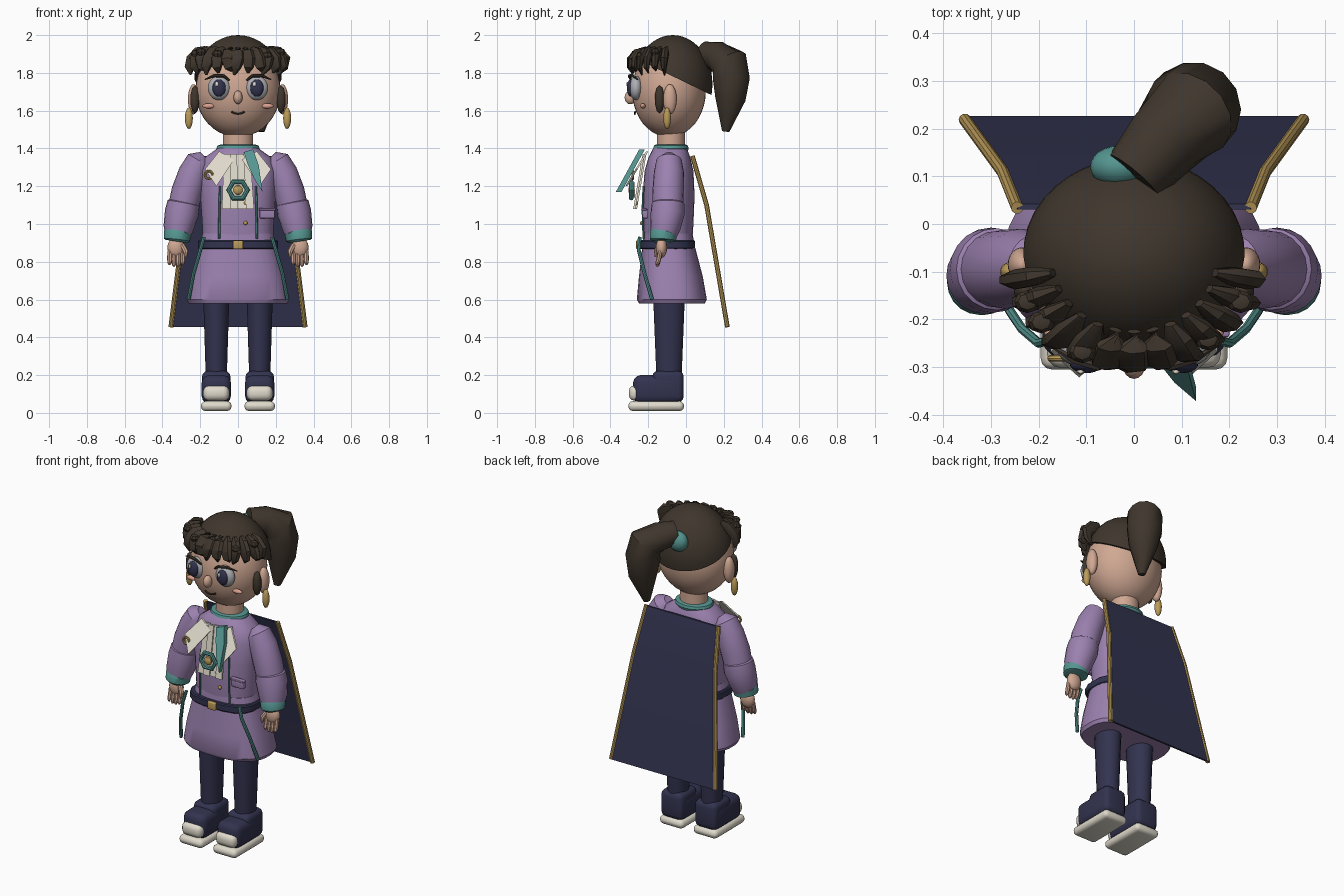
import bpy, bmesh, math
from mathutils import Vector, Matrix

cube = bpy.data.objects.get("Cube")
if cube:
    bpy.data.objects.remove(cube, do_unlink=True)


def material(name, r, g, b):
    m = bpy.data.materials.new(name)
    m.use_nodes = True
    m.diffuse_color = (r, g, b, 1)
    bsdf = next(n for n in m.node_tree.nodes if n.type == 'BSDF_PRINCIPLED')
    bsdf.inputs["Base Color"].default_value = (r, g, b, 1)
    bsdf.inputs["Roughness"].default_value = 0.8
    return m


PURPLE = material("purple cloth", .33, .22, .43)
SKIN = material("skin", .63, .39, .29)
NAVY = material("navy cloth", .032, .033, .078)
HAIR = material("dark brown hair", .05, .037, .026)
TEAL = material("teal trim", .09, .3, .28)
GOLD = material("gold", .5, .33, .1)
CREAM = material("cream", .74, .7, .6)
GREY = material("eye grey", .42, .43, .46)
BLUSH = material("blush", .72, .36, .28)
made = []


def add(name, bm, mat):
    bmesh.ops.recalc_face_normals(bm, faces=bm.faces)
    me = bpy.data.meshes.new(name)
    bm.to_mesh(me)
    bm.free()
    me.materials.append(mat)
    ob = bpy.data.objects.new(name, me)
    bpy.context.collection.objects.link(ob)
    made.append(ob)
    return ob


def skin_rings(name, rings, mat):
    """Bridge rings of points into a closed body."""
    bm = bmesh.new()
    loops = [[bm.verts.new(p) for p in ring] for ring in rings]
    n = len(loops[0])
    for a, b in zip(loops, loops[1:]):
        for i in range(n):
            j = (i + 1) % n
            bm.faces.new((a[i], a[j], b[j], b[i]))
    bm.faces.new(loops[0])
    bm.faces.new(loops[-1])
    return add(name, bm, mat)


def loft(name, sections, mat, n=32, power=1.0):
    """Stack horizontal sections (x, y, z, rx, ry); power < 1 squares them."""
    def pw(v):
        return math.copysign(abs(v) ** power, v)
    angles = [math.tau * (i + .5) / n for i in range(n)]
    return skin_rings(name, [[(x + rx * pw(math.cos(a)), y + ry * pw(math.sin(a)), z)
                              for a in angles] for x, y, z, rx, ry in sections], mat)


def tube(name, path, mat, n=10, flat=1.0):
    """Sweep a round section along (x, y, z, radius) points."""
    pts = [Vector(p[:3]) for p in path]
    rings = []
    for i, p in enumerate(pts):
        t = (pts[min(i + 1, len(pts) - 1)] - pts[max(i - 1, 0)]).normalized()
        ref = Vector((0, 1, 0)) if abs(t.y) < .8 else Vector((0, 0, 1))
        u = t.cross(ref).normalized()
        v = t.cross(u)
        r = path[i][3]
        rings.append([p + u * r * math.cos(math.tau * k / n) + v * r * flat * math.sin(math.tau * k / n)
                      for k in range(n)])
    return skin_rings(name, rings, mat)


def ball(name, loc, size, mat, seg=24):
    bm = bmesh.new()
    bmesh.ops.create_uvsphere(bm, u_segments=seg, v_segments=seg // 2, radius=1,
                              matrix=Matrix.Translation(loc) @ Matrix.Diagonal((*size, 1)))
    return add(name, bm, mat)


def box(name, loc, size, mat, bevel=.01):
    bm = bmesh.new()
    bmesh.ops.create_cube(bm, size=1, matrix=Matrix.Translation(loc) @ Matrix.Diagonal((*size, 1)))
    bmesh.ops.bevel(bm, geom=bm.edges[:], offset=bevel, segments=3, affect='EDGES', profile=.5)
    return add(name, bm, mat)


def plate(name, outline, y0, slope, mat, thick=.012):
    """Flat cloth piece drawn in x, z, leaning forward below z = 1.4."""
    def ring(off):
        return [(x, y0 - slope * (1.4 - z) + off, z) for x, z in outline]
    return skin_rings(name, [ring(0), ring(-thick)], mat)


def ring_shape(name, loc, major, minor, mat, seg, tilt=math.pi / 2):
    bpy.ops.mesh.primitive_torus_add(location=loc, rotation=(tilt, 0, 0), major_radius=major,
                                     minor_radius=minor, major_segments=seg, minor_segments=8)
    ob = bpy.context.object
    ob.name = name
    ob.data.materials.append(mat)
    made.append(ob)


# Head, neck and hair cap
ball("head", (0, -.09, 1.705), (.225, .195, .245), SKIN, 40)
loft("neck", [(0, -.08, 1.36, .08, .075), (0, -.08, 1.5, .08, .075)], SKIN)
bm = bmesh.new()
bmesh.ops.create_uvsphere(bm, u_segments=40, v_segments=24, radius=1, matrix=Matrix.Translation(
    (0, -.07, 1.74)) @ Matrix.Diagonal((.235, .21, .26, 1)))
cut = bmesh.ops.bisect_plane(bm, geom=bm.verts[:] + bm.edges[:] + bm.faces[:], clear_inner=True,
                             plane_co=(0, .14, 1.68), plane_no=(0, .485, 1))
bmesh.ops.holes_fill(bm, edges=bm.edges[:], sides=0)
add("hair_cap", bm, HAIR)

# Fringe of tapered locks with curls above
for i in range(13):
    a = math.radians(-78 + 13 * i)
    s, c = math.sin(a), math.cos(a)
    wob = .02 * (i % 3 - 1)

    def lock_at(out, z, r, twist=0):
        return (.235 * out * s + twist, -.07 - .21 * out * c, z, r)
    tube("fringe_lock", [lock_at(.74, 1.93, .015), lock_at(.9, 1.91, .034), lock_at(1.06, 1.87, .036),
                         lock_at(1.08, 1.83, .027, wob / 2), lock_at(1.0, 1.8 + wob / 2, .006, wob)],
         HAIR, 7, .6)
    if i in (1, 2, 4, 9, 11):
        ball("fringe_curl", lock_at(1.05, 1.9 + wob / 2, 0)[:3], (.028, .024, .022), HAIR, 8)

# Ponytail and tie
ball("hair_tie", (-.03, .12, 1.86), (.062, .045, .06), TEAL)
tube("ponytail", [(0, .1, 1.9, .068), (.06, .17, 1.885, .082), (.115, .23, 1.85, .1),
                  (.125, .24, 1.77, .1), (.13, .235, 1.66, .082), (.12, .21, 1.49, .02)], HAIR, 14)

# Face and ears
ball("nose", (0, -.295, 1.67), (.024, .03, .036), SKIN, 16)
tube("mouth", [(x, -.271 + 1.5 * x * x, 1.582 + 11 * x * x, .005) for x in
               (-.035, -.02, 0, .02, .035)], HAIR, 6)
for s in (-1, 1):
    ball("eye", (s * .1, -.265, 1.72), (.06, .036, .064), GREY)
    ball("iris", (s * .1, -.293, 1.72), (.035, .02, .046), NAVY)
    ball("eye_highlight", (s * .1 - .012, -.31, 1.74), (.009, .006, .013), CREAM, 10)
    tube("eyelash", [(s * .045, -.29, 1.76, .005), (s * .075, -.3, 1.784, .009),
                     (s * .125, -.285, 1.786, .009), (s * .175, -.255, 1.765, .003)], HAIR, 6)
    ball("cheek", (s * .155, -.228, 1.625), (.034, .014, .014), BLUSH, 16)
    ball("ear", (s * .235, -.085, 1.66), (.03, .036, .08), SKIN)
    ball("sideburn", (s * .228, -.14, 1.66), (.026, .026, .075), HAIR, 10)
    ball("earring", (s * .26, -.1, 1.56), (.021, .02, .057), GOLD, 16)

# Coat: body, skirt, collar and belt
loft("coat_body", [(0, -.095, .9, .185, .128), (0, -.095, 1.0, .19, .135), (0, -.092, 1.15, .2, .138),
                   (0, -.09, 1.28, .205, .13), (0, -.088, 1.35, .18, .112),
                   (0, -.085, 1.4, .11, .09), (0, -.08, 1.41, .09, .08)], PURPLE, 32, .85)
loft("coat_skirt", [(0, -.075, .58, .262, .175), (0, -.075, .6, .272, .186), (0, -.08, .72, .25, .17),
                    (0, -.092, .88, .205, .14), (0, -.095, .95, .188, .13)], PURPLE, 32, .8)
loft("collar", [(0, -.08, 1.385, .11, .09), (0, -.08, 1.4, .115, .095), (0, -.08, 1.415, .11, .09),
                (0, -.08, 1.42, .095, .08)], TEAL)
loft("belt", [(0, -.1, .868, .208, .145), (0, -.1, .874, .214, .15), (0, -.1, .908, .214, .15),
              (0, -.1, .914, .208, .145)], NAVY, 16, .7)
box("belt_buckle", (0, -.252, .89), (.054, .024, .045), GOLD, .005)
box("pocket", (.155, -.215, 1.055), (.08, .03, .05), PURPLE, .006)
box("pocket_flap", (.155, -.222, 1.078), (.09, .03, .012), PURPLE, .004)
for s in (-1, 1):
    tube("coat_edging", [(s * .18, -.245, .93, .01), (s * .2, -.25, .86, .01),
                         (s * .235, -.22, .74, .01), (s * .262, -.18, .6, .01)], TEAL, 8)
    tube("front_seam", [(s * .095, -.225, 1.2, .006), (s * .098, -.23, 1.08, .006),
                        (s * .1, -.225, .92, .006)], TEAL, 6)

# Neckwear: pleated bib, lapels, scarf, brooch, pin and buttons
for i in range(4):
    def edge(k):
        return (-.075 + .035 * k, -.085 + .0425 * k)
    (ta, ba), (tb, bb) = edge(i), edge(i + 1)
    plate("bib_pleat", [(ta, 1.37), (tb, 1.37), (bb, 1.08), (ba, 1.08)], -.205 - .008 * (i % 2), .17, CREAM)
for s in (-1, 1):
    plate("lapel", [(s * .175, 1.29), (s * .1, 1.385), (s * .02, 1.34), (s * .115, 1.2)], -.19, .6, CREAM)
plate("scarf_tail", [(.03, 1.38), (.08, 1.395), (.11, 1.31), (.13, 1.17), (.085, 1.24), (.05, 1.32)],
      -.215, .55, TEAL, .03)
ring_shape("brooch_rim", (0, -.29, 1.18), .05, .013, TEAL, 6)
tube("brooch_back", [(0, -.27, 1.18, .045), (0, -.288, 1.18, .045)], CREAM, 6)
ball("brooch_gem", (0, -.29, 1.18), (.026, .016, .026), GOLD, 10)
ring_shape("lapel_pin", (-.155, -.282, 1.26), .02, .007, GOLD, 12)
for z in (1.11, 1.005):
    ball("button", (.04, -.262 if z > 1.08 else -.235, z), (.011, .009, .011), GOLD, 12)

# Arms and hands
for s in (-1, 1):
    tube("upper_sleeve", [(s * .18, -.09, 1.36, .03), (s * .205, -.09, 1.335, .068), (s * .235, -.09, 1.27, .08),
                          (s * .27, -.095, 1.17, .083), (s * .292, -.095, 1.08, .08)], PURPLE, 20)
    tube("lower_sleeve", [(s * .285, -.095, 1.13, .06), (s * .288, -.095, 1.11, .086),
                          (s * .298, -.097, 1.06, .09), (s * .315, -.11, .98, .08),
                          (s * .32, -.12, .93, .066)], PURPLE, 20)
    tube("cuff", [(s * .318, -.117, .958, .066), (s * .32, -.119, .952, .073),
                  (s * .324, -.122, .915, .069), (s * .325, -.122, .908, .058)], TEAL, 20)
    ball("palm", (s * .328, -.13, .875), (.046, .03, .055), SKIN, 16)
    for k in range(4):
        x = s * (.293 + .023 * k)
        tip = .78 + .008 * abs(k - 1.5)
        tube("finger", [(x, -.135, .86, .012), (x, -.145, .81, .013),
                        (x, -.152, tip, .011), (x, -.153, tip - .01, .004)], SKIN, 8)
    tube("thumb", [(s * .295, -.14, .89, .014), (s * .277, -.155, .855, .015),
                   (s * .275, -.16, .825, .006)], SKIN, 8)

# Legs and shoes
for s in (-1, 1):
    x = s * .115
    loft("trouser_leg", [(x, -.09, .15, .055, .066), (x, -.09, .3, .06, .072), (x, -.09, .62, .07, .085)],
         NAVY, 20)
    box("shoe_sole", (x, -.158, .036), (.162, .295, .052), CREAM, .024)
    box("shoe_toe_box", (x, -.15, .125), (.155, .26, .15), NAVY, .04)
    box("shoe_ankle", (x, -.095, .14), (.15, .165, .165), NAVY, .03)
    box("toe_cap", (x, -.265, .105), (.135, .075, .08), CREAM, .03)

# Cape with gold edges
cape = [(.03, 1.36, .245), (.105, 1.1, .275), (.215, .455, .355)]
skin_rings("cape", [[(-w, y, z), (w, y, z), (w, y + .012, z), (-w, y + .012, z)] for y, z, w in cape], NAVY)
for s in (-1, 1):
    tube("cape_edge", [(s * w, y + .004, z, .013) for y, z, w in cape], GOLD, 10)

# Smooth shading with crisp corners
bpy.ops.object.select_all(action='DESELECT')
for ob in made:
    ob.select_set(True)
bpy.context.view_layer.objects.active = made[0]
bpy.ops.object.shade_smooth_by_angle(angle=math.radians(35))
